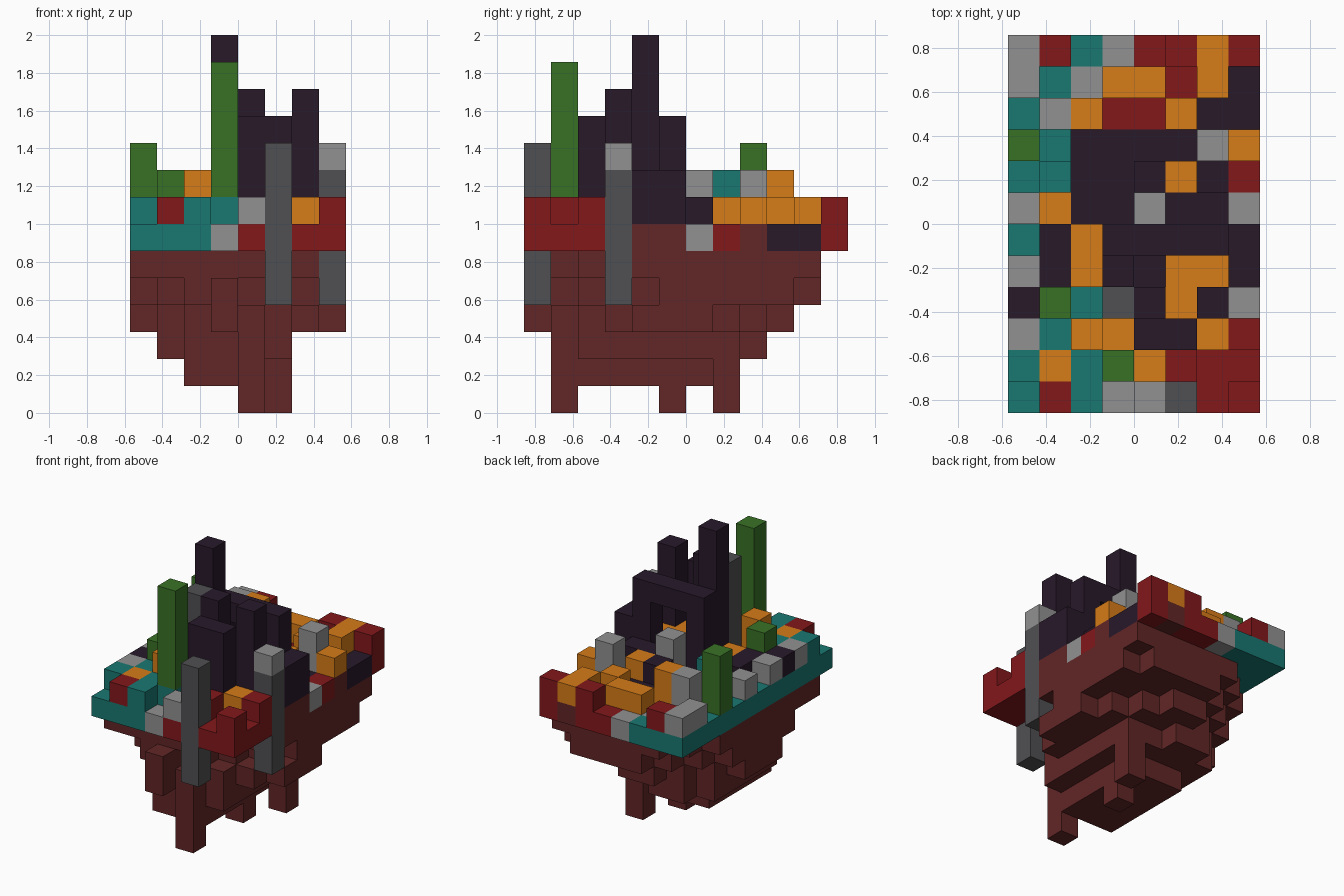
import bpy, bmesh
from mathutils import Vector

cube = bpy.data.objects.get("Cube")
if cube:
    bpy.data.objects.remove(cube)

STEP = 1 / 7                      # edge of one block
CENTRE = Vector((4, 6, 0))        # block grid is 8 x 12 x 14


def linear(c):
    c /= 255
    return c / 12.92 if c < 0.04045 else ((c + 0.055) / 1.055) ** 2.4


def material(name, *rgb):
    mat = bpy.data.materials.new(name)
    mat.use_nodes = True
    colour = [linear(c) for c in rgb] + [1]
    mat.diffuse_color = colour
    bsdf = mat.node_tree.nodes["Principled BSDF"]
    bsdf.inputs["Base Color"].default_value = colour
    bsdf.inputs["Roughness"].default_value = 1
    return mat


MATERIALS = {
    "b": material("earth_brown", 98, 38, 38),
    "d": material("dark_purple", 40, 25, 42),
    "t": material("teal", 25, 119, 113),
    "r": material("red", 130, 24, 27),
    "g": material("light_grey", 145, 145, 145),
    "s": material("stone_grey", 80, 80, 83),
    "o": material("orange", 214, 124, 24),
    "l": material("leaf_green", 57, 113, 38),
}
KEYS = list(MATERIALS)
blocks = {}                       # grid cell -> (part, colour key)


def fill(part, colour, xs, ys, zs):
    """Fill an inclusive box of blocks."""
    for x in range(xs[0], xs[1] + 1):
        for y in range(ys[0], ys[1] + 1):
            for z in range(zs[0], zs[1] + 1):
                blocks[x, y, z] = (part, colour)


def column(part, colour, x, y, low, high):
    fill(part, colour, (x, x), (y, y), (low, high))


def terrace(z, xs, ys, bites):
    """One rock layer; bites step off its corners, front pair first."""
    corners = [(x, y) for y in ys for x in xs]
    for x in range(xs[0], xs[1] + 1):
        for y in range(ys[0], ys[1] + 1):
            if all(abs(x - cx) + abs(y - cy) >= bite
                   for (cx, cy), bite in zip(corners, bites)):
                blocks[x, y, z] = ("rock_base", "b")


# Rock tapering downward
terrace(5, (0, 7), (1, 10), (0, 3, 2, 0))
terrace(4, (0, 7), (1, 10), (2, 4, 3, 1))
terrace(3, (0, 7), (1, 9), (3, 3, 3, 3))
terrace(2, (1, 4), (2, 8), (1, 0, 1, 1))
terrace(2, (5, 5), (2, 6), (0, 0, 0, 0))
terrace(1, (2, 4), (2, 6), (0, 0, 0, 0))
column("rock_lump", "b", 3, 0, 3, 4)
for x, y in ((4, 1), (4, 5), (5, 7)):
    column("rock_spikes", "b", x, y, 0, 2)

# Ground mosaic, back row first: a capital is a raised block
GROUND = """
GRtgrROR
GtgOOrOd
tgorrOdd
LTddddgO
tTddDOdr
GoddGDDg
tDOddddD
GDOddOOD
DltsdOdg
GToOddOR
TOTtoRrr
tRTgGsrR
""".split()


def under_colour(x, y):
    if (x, y) == (6, 11):
        return "b"
    if x <= 2:
        return "t"
    return "r" if y <= 2 or y >= 10 else "b"


for row, line in enumerate(GROUND):
    y = 11 - row
    for x, key in enumerate(line):
        colour = key.lower()
        if key.isupper():
            column("ground", under_colour(x, y), x, y, 6, 6)
            column("ground", colour, x, y, 7, 7)
        else:
            column("ground", colour, x, y, 6, 6)

# Small blocks standing on the ground
for colour, x, y in (("g", 4, 6), ("g", 1, 9), ("o", 2, 9), ("g", 6, 8),
                     ("t", 1, 7), ("o", 2, 2), ("l", 1, 3)):
    column("stacked_blocks", colour, x, y, 7, 8)
column("green_post", "l", 0, 8, 7, 9)
column("green_tower", "t", 3, 1, 7, 7)
column("green_tower", "l", 3, 1, 8, 12)

# Dark ruin with towers and an open archway
column("tall_tower", "d", 3, 4, 7, 13)
column("middle_tower", "d", 4, 3, 7, 11)
column("side_tower", "d", 6, 3, 7, 11)
fill("front_wall", "d", (4, 5), (2, 2), (7, 10))
fill("side_wall", "d", (7, 7), (4, 5), (7, 8))
for x in (3, 6):
    column("arch", "d", x, 5, 7, 10)
fill("arch", "d", (4, 5), (5, 5), (10, 10))

# Grey pillars, two of them hanging below the ground
column("inner_pillar", "s", 3, 3, 7, 11)
column("front_pillar", "s", 5, 0, 4, 9)
column("side_pillar", "s", 7, 3, 4, 8)
column("side_pillar", "g", 7, 3, 9, 9)


def build(part):
    """Make one object from the exposed faces of a part's blocks."""
    bm = bmesh.new()
    for cell, (owner, colour) in blocks.items():
        if owner != part:
            continue
        for axis in range(3):
            for side in (0, 1):
                near = list(cell)
                near[axis] += 2 * side - 1
                if tuple(near) in blocks:
                    continue
                u, v = Vector(), Vector()
                u[(axis + 1) % 3] = v[(axis + 2) % 3] = 1
                start = Vector(cell) - CENTRE
                start[axis] += side
                ring = [start, start + u, start + u + v, start + v]
                if not side:
                    ring.reverse()
                face = bm.faces.new([bm.verts.new(p * STEP) for p in ring])
                face.material_index = KEYS.index(colour)
    bmesh.ops.remove_doubles(bm, verts=bm.verts, dist=0.001)
    mesh = bpy.data.meshes.new(part)
    bm.to_mesh(mesh)
    bm.free()
    for mat in MATERIALS.values():
        mesh.materials.append(mat)
    bpy.context.collection.objects.link(bpy.data.objects.new(part, mesh))


for part in sorted({owner for owner, _ in blocks.values()}):
    build(part)
